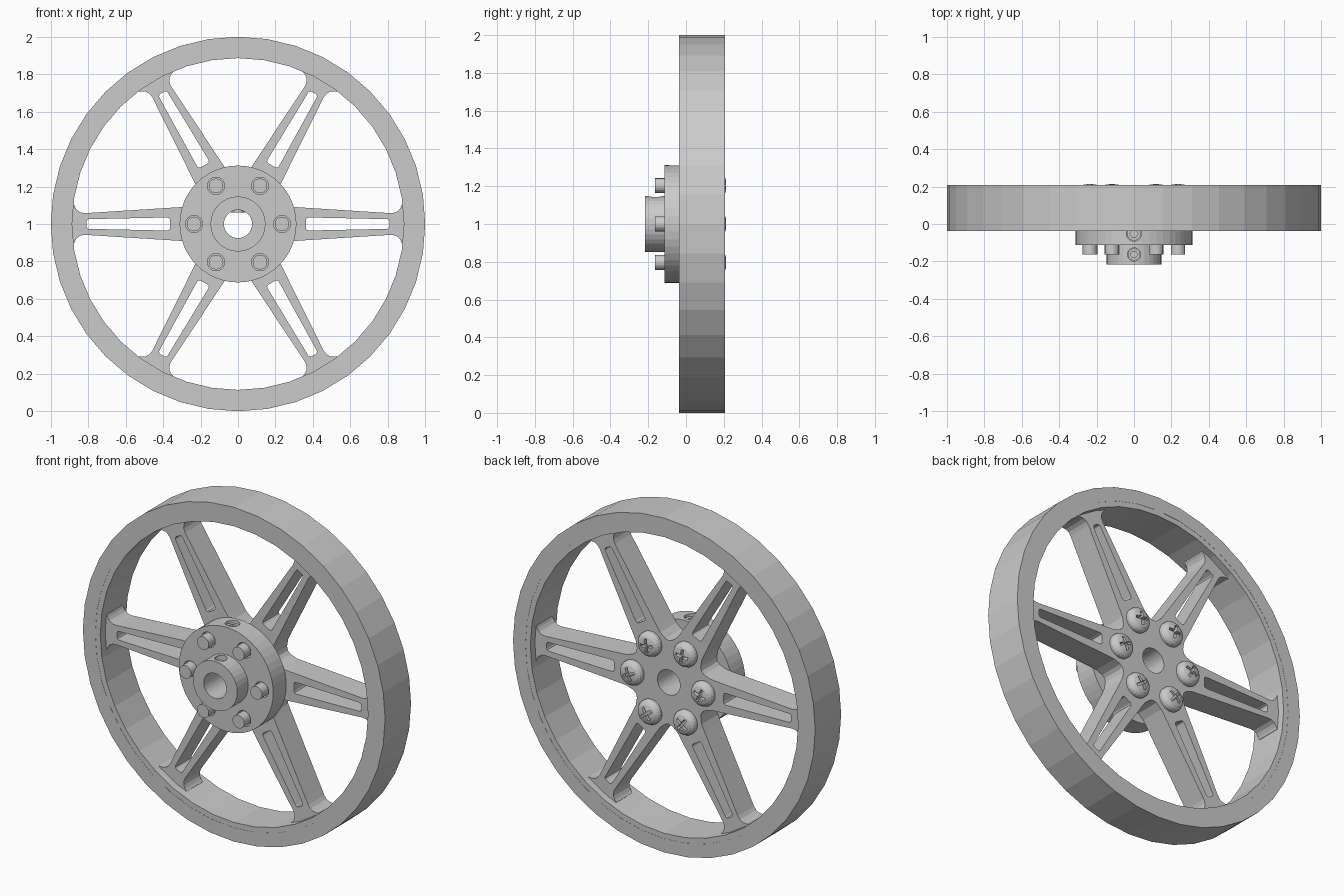
import bpy, bmesh
from math import cos, sin, pi, radians
from mathutils import Vector, Matrix

if "Cube" in bpy.data.objects:
    bpy.data.objects.remove(bpy.data.objects["Cube"])

CENTRE = (0, 0, 1)


def make_object(name, bm, loc=CENTRE):
    bmesh.ops.recalc_face_normals(bm, faces=bm.faces[:])
    me = bpy.data.meshes.new(name)
    bm.to_mesh(me)
    bm.free()
    ob = bpy.data.objects.new(name, me)
    ob.location = loc
    bpy.context.collection.objects.link(ob)
    return ob


def circle(r, n, cx=0, cz=0, start=0):
    return [(cx + r * cos(start + 2 * pi * i / n), cz + r * sin(start + 2 * pi * i / n))
            for i in range(n)]


def turn(pts, a):
    return [(u * cos(a) - v * sin(a), u * sin(a) + v * cos(a)) for u, v in pts]


def plate(name, loops, y0, y1, loc=CENTRE):
    """Outline plus holes in the XZ plane, extruded from y0 to y1."""
    bm = bmesh.new()
    for loop in loops:
        vs = [bm.verts.new((x, y0, z)) for x, z in loop]
        for a, b in zip(vs, vs[1:] + vs[:1]):
            bm.edges.new((a, b))
    bmesh.ops.triangle_fill(bm, edges=bm.edges[:], use_beauty=True, normal=(0, -1, 0))
    ext = bmesh.ops.extrude_face_region(bm, geom=bm.faces[:], use_keep_orig=True)
    moved = [g for g in ext['geom'] if isinstance(g, bmesh.types.BMVert)]
    bmesh.ops.translate(bm, vec=(0, y1 - y0, 0), verts=moved)
    return make_object(name, bm, loc)


def ring(name, r_out, r_in, n, y0, y1):
    """Closed ring of quads around the y axis."""
    return lathe(name, [(r_out, y0), (r_out, y1), (r_in, y1), (r_in, y0), (r_out, y0)], n)


def lathe(name, profile, n):
    bm = bmesh.new()
    vs = [bm.verts.new((r, y, 0)) for r, y in profile]
    es = [bm.edges.new(p) for p in zip(vs, vs[1:])]
    bmesh.ops.spin(bm, geom=vs + es, cent=(0, 0, 0), axis=(0, 1, 0),
                   angle=2 * pi, steps=n, use_duplicate=False)
    bmesh.ops.remove_doubles(bm, verts=bm.verts[:], dist=1e-5)
    return make_object(name, bm)


def cut(ob, cutter):
    mod = ob.modifiers.new("cut", 'BOOLEAN')
    mod.operation, mod.solver, mod.object = 'DIFFERENCE', 'EXACT', cutter
    bpy.context.view_layer.update()
    dg = bpy.context.evaluated_depsgraph_get()
    me = bpy.data.meshes.new_from_object(ob.evaluated_get(dg))
    ob.modifiers.clear()
    ob.data = me
    bpy.data.objects.remove(cutter)


# Tyre and rim
ring("tyre", 1.0, 0.918, 40, -0.038, 0.207)
ring("rim", 0.92, 0.886, 40, -0.037, 0.206)

# Six-spoke spider: one outline with slots and a bore
side = [(0.275, 0.093), (0.31, 0.09), (0.815, 0.058), (0.838, 0.061),
        (0.858, 0.073), (0.87, 0.09), (0.876, 0.105), (0.895, 0.112)]
valley = [(0.257 * cos(radians(d)), 0.257 * sin(radians(d))) for d in (25,)] + \
         [(0.25 * cos(radians(30)), 0.25 * sin(radians(30)))] + \
         [(0.257 * cos(radians(d)), 0.257 * sin(radians(d))) for d in (35,)]
spoke = [(u, -v) for u, v in side] + side[::-1] + valley
half_slot = [(0.362, 0.022), (0.366, 0.031), (0.376, 0.035),
             (0.796, 0.026), (0.805, 0.022), (0.809, 0.014)]
slot = half_slot + [(u, -v) for u, v in half_slot[::-1]]
outline, slots = [], []
for k in range(6):
    outline += turn(spoke, k * pi / 3)
    slots.append(turn(slot, k * pi / 3))
plate("spokes", [outline, circle(0.075, 32)] + slots, 0.01, 0.163)

# Hub: flange with bolt holes, and a boss
bolt_at = [(0.235 * cos(k * pi / 3), 0.235 * sin(k * pi / 3)) for k in range(6)]
flange = plate("hub_flange",
               [circle(0.312, 48), circle(0.075, 32)] + [circle(0.046, 24, *p) for p in bolt_at],
               -0.113, 0.01)
boss = ring("hub_boss", 0.147, 0.075, 32, -0.217, -0.113)

# Set screws in threaded holes on top of the hub
for part, name, y, z_top, r in ((flange, "flange", -0.052, 0.295, 0.04),
                                (boss, "boss", -0.163, 0.118, 0.035)):
    hole = plate("hole_cutter", [circle(r, 24)], 0.03, 0.4, (0, y, 1))
    hole.rotation_euler.x = pi / 2
    hole.hide_render = True
    cut(part, hole)
    body = plate(name + "_set_screw", [circle(r - 0.003, 24)], 0.062, z_top - 0.03, (0, y, 1))
    socket = plate(name + "_set_screw_socket", [circle(r - 0.003, 24), circle(r * 0.55, 6)],
                   z_top - 0.03, z_top, (0, y, 1))
    body.rotation_euler.x = socket.rotation_euler.x = pi / 2

# Domed bolts with a cross recess
bolt = lathe("bolt", [(0, -0.164), (0.039, -0.164), (0.039, 0.163), (0.073, 0.163),
                      (0.073, 0.18), (0.067, 0.193), (0.053, 0.204), (0.03, 0.211),
                      (0, 0.214)], 24)
w, l = 0.008, 0.04
arm = [(l, -w), (l, w), (w, w)]
cross = plate("cross_cutter", [[p for k in range(4) for p in turn(arm, k * pi / 2)]], 0.185, 0.25)
cross.hide_render = True
cut(bolt, cross)
for k, (x, z) in enumerate(bolt_at):
    ob = bolt if k == 0 else bolt.copy()
    if k:
        bpy.context.collection.objects.link(ob)
    ob.name = f"bolt_{k + 1}"
    ob.location = (x, 0, 1 + z)
    ob.rotation_euler.y = 0.4 + k * 1.3
